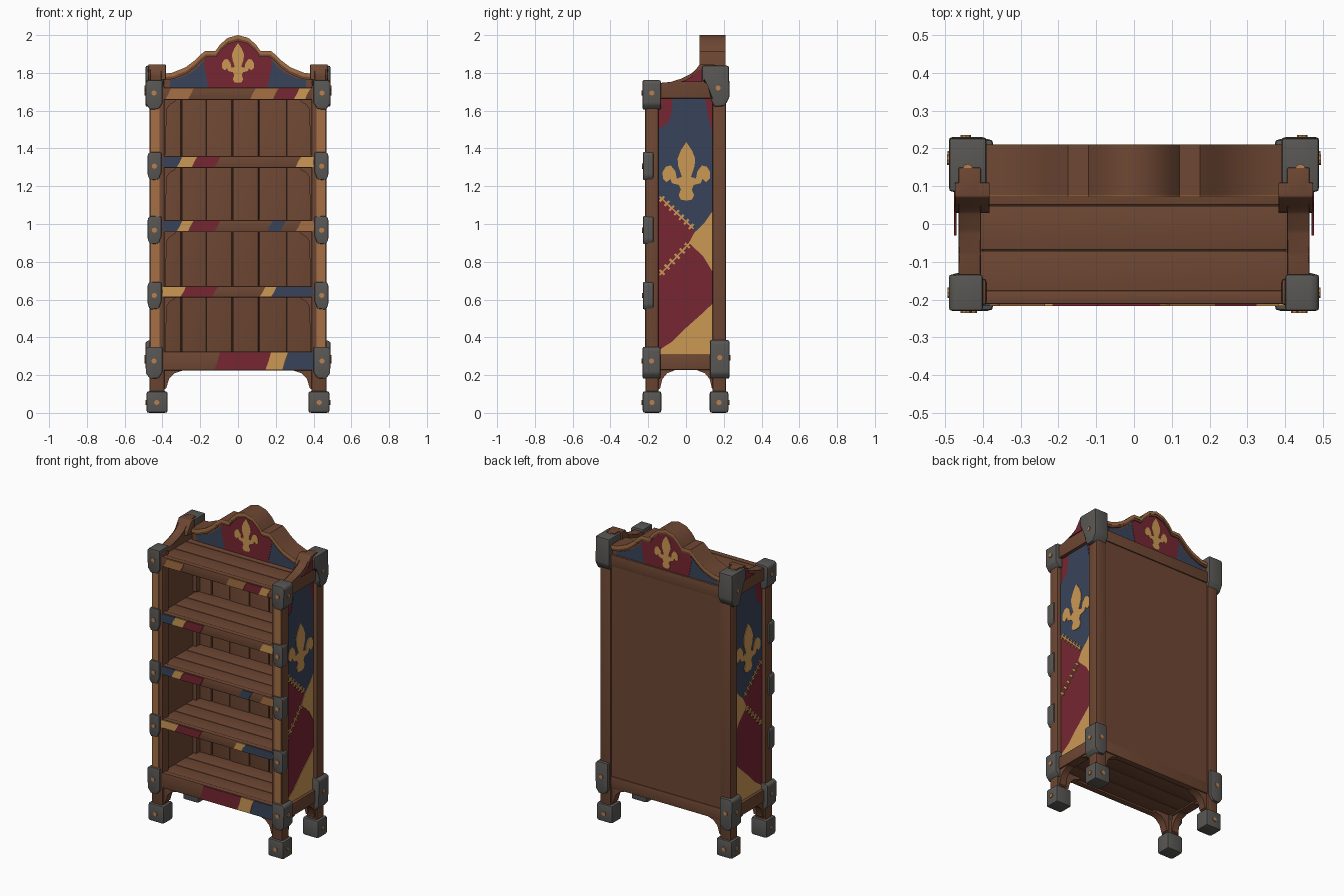
import bpy, bmesh, math
from mathutils import Vector

if "Cube" in bpy.data.objects:
    bpy.data.objects.remove(bpy.data.objects["Cube"])


def material(name, r, g, b):
    m = bpy.data.materials.new(name)
    lin = lambda c: ((c / 255 + 0.055) / 1.055) ** 2.4
    m.diffuse_color = (lin(r), lin(g), lin(b), 1)
    m.use_nodes = True
    m.node_tree.nodes["Principled BSDF"].inputs["Base Color"].default_value = m.diffuse_color
    return m


WOOD = material("brown wood", 110, 71, 51)
DARK = material("dark seam wood", 52, 35, 27)
WORN = material("worn light wood", 166, 112, 68)
METAL = material("grey metal", 88, 87, 84)
RIVET = material("copper rivet", 186, 128, 78)
RED = material("red paint", 118, 38, 50)
BLUE = material("blue paint", 57, 68, 90)
TAN = material("tan paint", 203, 153, 84)


def prism(name, pts, a, b, axis, mat, bevel=0.0, mirror=False):
    """Extrude a 2D outline along an axis: x -> (y,z), y -> (x,z), z -> (x,y)."""
    place = {"x": lambda u, v, w: (w, u, v), "y": lambda u, v, w: (u, w, v),
             "z": lambda u, v, w: (u, v, w)}[axis]
    bm = bmesh.new()
    lo = [bm.verts.new(place(u, v, a)) for u, v in pts]
    hi = [bm.verts.new(place(u, v, b)) for u, v in pts]
    n = len(pts)
    bm.faces.new(lo)
    bm.faces.new(hi[::-1])
    for i in range(n):
        j = (i + 1) % n
        bm.faces.new((lo[i], hi[i], hi[j], lo[j]))
    if bevel:
        bmesh.ops.bevel(bm, geom=bm.edges[:], offset=bevel, segments=2,
                        profile=0.6, affect='EDGES', clamp_overlap=True)
    bmesh.ops.recalc_face_normals(bm, faces=bm.faces[:])
    me = bpy.data.meshes.new(name)
    bm.to_mesh(me)
    bm.free()
    me.materials.append(mat)
    ob = bpy.data.objects.new(name, me)
    bpy.context.collection.objects.link(ob)
    if mirror:
        ob.modifiers.new("Mirror", 'MIRROR').use_mirror_merge = False
    return ob


def box(name, x, y, z, mat, bevel=0.0, mirror=False):
    pts = [(x[0], z[0]), (x[1], z[0]), (x[1], z[1]), (x[0], z[1])]
    return prism(name, pts, y[0], y[1], "y", mat, bevel, mirror)


def rivet(u, v, w, axis, out):
    pts = [(u + 0.014 * math.cos(k * math.pi / 4), v + 0.014 * math.sin(k * math.pi / 4))
           for k in range(8)]
    prism("rivet", pts, w - out * 0.006, w + out * 0.005, axis, RIVET, 0, True)


def fleur(name, cu, cv, s, a, b, axis, mirror=False):
    half = [(0, .19), (.03, .145), (.048, .10), (.045, .06), (.025, .0), (.052, -.01),
            (.06, .03), (.085, .062), (.112, .055), (.13, .025), (.128, -.01), (.108, -.03),
            (.088, -.012), (.078, -.035), (.04, -.045), (.03, -.07), (.042, -.10), (.03, -.125),
            (0, -.13)]
    pts = half + [(-u, v) for u, v in half[-2:0:-1]]
    prism(name, [(cu + u * s, cv + v * s) for u, v in pts], a, b, axis, TAN, 0, mirror)


# Corner posts, worn front strips, feet
box("front_post", (.39, .468), (-.215, -.145), (.1, 1.74), WOOD, .012, True)
box("back_post", (.39, .468), (.14, .212), (.1, 1.82), WOOD, .012, True)
box("front_post_worn_face", (.415, .460), (-.218, -.212), (.33, 1.63), WORN, 0, True)
for name, y0, y1 in (("front_foot", -.23, -.13), ("back_foot", .125, .225)):
    box(name, (.372, .485), (y0, y1), (0, .115), METAL, .016, True)
    rivet(.43, .055, y0 if y0 < 0 else y1, "y", -1 if y0 < 0 else 1)
    rivet((y0 + y1) / 2, .055, .485, "x", 1)

# Curved braces between legs and bottom rails
for y0, y1 in ((-.2, -.15), (.15, .2)):
    prism("leg_brace", [(.40, .12), (.40, .24), (.29, .24), (.29, .225), (.335, .21), (.365, .18), (.38, .13)],
          y0, y1, "y", WOOD, 0, True)
for s in (-1, 1):
    prism("side_leg_brace", [(s * .15, .12), (s * .15, .24), (s * .06, .24), (s * .06, .225),
                             (s * .1, .21), (s * .125, .18), (s * .137, .13)], .41, .455, "x", WOOD, 0, True)

# Shelves: three boards each, plus a front rail carrying painted patches (start, end)
rails = [
    (.225, .325, [(RED, -.11, .16), (TAN, .16, .25), (BLUE, .25, .40)]),
    (.612, .672, [(TAN, -.40, -.29), (RED, -.29, -.12), (TAN, .13, .19), (BLUE, .19, .40)]),
    (.957, 1.02, [(BLUE, -.40, -.31), (TAN, -.31, -.25), (RED, -.25, -.11), (BLUE, .17, .24), (WORN, .32, .40)]),
    (1.296, 1.36, [(BLUE, -.40, -.31), (TAN, -.31, -.23), (RED, -.23, -.11), (TAN, .32, .40)]),
    (1.657, 1.722, [(WORN, -.37, -.25), (WORN, .08, .20), (RED, .20, .31), (TAN, .31, .37)]),
]
for z0, z1, patches in rails:
    for y0, y1 in ((-.19, -.071), (-.068, .048), (.051, .18)):
        box("shelf_board", (-.41, .41), (y0, y1), (z0 + .012, z1 - .004), WOOD, .004)
    box("shelf_core", (-.40, .40), (-.19, .18), (z0 + .02, z1 - .012), DARK)
    box("shelf_rail", (-.41, .41), (-.212, -.175), (z0, z1), WOOD, .008)
    for i, (mat, x0, x1) in enumerate(patches):
        k = .016 if i % 2 else -.012
        e0 = 0 if x0 <= -.4 else .014
        e1 = 0 if x1 >= .4 else .014
        prism("rail_paint", [(x0 - e0, z0 + .005), (x1 - e1, z0 + .005), (x1 - k * .2, (z0 + z1) / 2),
                             (x1 + e1, z1 - .005), (x0 + e0, z1 - .005), (x0 - k * .2, (z0 + z1) / 2)],
              -.2165, -.210, "y", mat)
    # Metal clasps where the middle shelves meet the posts
    if .5 < z0 < 1.5:
        prism("shelf_clasp", [(.405, z0 - .02), (.42, z0 - .06), (.465, z0 - .065), (.478, z0 - .04),
                              (.478, z1 + .01), (.465, z1 + .022), (.405, z1 + .02)],
              -.228, -.172, "y", METAL, .009, True)
        rivet(.443, z0 + .01, -.228, "y", -1)

# Back panel of planks over a dark seam sheet, with top and bottom rails
edges = [-.40, -.30, -.17, -.03, .11, .26, .40]
for i in range(6):
    box("back_plank", (edges[i] + .0025, edges[i + 1] - .0025), (.158 + .003 * (i % 2), .178),
        (.27, 1.69), WOOD, .003)
box("back_seam_sheet", (-.40, .40), (.17, .18), (.27, 1.69), DARK)
box("back_panel", (-.40, .40), (.181, .203), (.24, 1.70), WOOD)
box("back_bottom_rail", (-.40, .40), (.165, .208), (.225, .30), WOOD, .006)
box("back_top_rail", (-.40, .40), (.12, .210), (1.66, 1.735), WOOD, .006)

# Rounded gussets in the upper corners of each bay
for z in (.614, .958, 1.297, 1.658):
    prism("bay_gusset", [(.41, z + .01), (.325, z + .01), (.335, z - .012), (.36, z - .025),
                         (.378, z - .05), (.383, z - .29), (.41, z - .29)], .12, .16, "y", WOOD, 0, True)

# Side panels with rails
box("side_panel", (.405, .438), (-.16, .16), (.25, 1.70), WOOD, 0, True)
box("side_bottom_rail", (.40, .463), (-.15, .15), (.228, .31), WOOD, .008, True)
top = [(-.16, 1.665), (-.16, 1.745), (-.08, 1.752), (-.02, 1.765), (.03, 1.79), (.06, 1.825), (.075, 1.845),
       (.15, 1.845), (.15, 1.665)]
prism("side_top_rail", top, .405, .465, "x", WOOD, .006, True)
prism("side_rail_scroll", [(.028, 1.765), (.035, 1.795), (.058, 1.825), (.072, 1.845), (.11, 1.845), (.11, 1.765)],
      .382, .474, "x", WOOD, .004, True)
prism("side_top_red_paint", [(-.03, 1.752), (0, 1.762), (.03, 1.78), (.058, 1.81), (.085, 1.82), (.085, 1.752)],
      .470, .4765, "x", RED, 0, True)

# Painted banner on the sides, layered in thin plates
def side_plate(name, pts, layer, mat):
    prism(name, pts, .437, .4415 + .0025 * layer, "x", mat, 0, True)

side_plate("side_red_field", [(-.146, .30), (.142, .30), (.142, 1.67), (-.146, 1.67)], 0, RED)
side_plate("side_blue_shield", [(-.07, 1.67), (.10, 1.67), (.115, 1.58), (.142, 1.47), (.142, 1.07), (.10, 1.01),
                                (.05, .96), (0, 1.01), (-.06, 1.08), (-.146, 1.15), (-.146, 1.50),
                                (-.09, 1.54), (-.075, 1.60)], 1, BLUE)
side_plate("side_tan_patch", [(.05, .965), (.10, 1.015), (.142, 1.075), (.142, .745), (.09, .83), (.015, .90)], 1, TAN)
side_plate("side_tan_base", [(-.146, .30), (.142, .30), (.142, .58), (.09, .53), (.0, .45), (-.07, .38), (-.146, .33)], 1, TAN)
for p, q, n in (((-.14, .73), (.02, .90), 6), ((-.14, 1.145), (.04, .975), 7)):
    p, q = Vector(p), Vector(q)
    d = (q - p).normalized()
    m = Vector((-d.y, d.x))
    bar = lambda c, u, lu, v, lv: [tuple(c + u * a * lu + v * b * lv) for a, b in ((-1, -1), (1, -1), (1, 1), (-1, 1))]
    side_plate("seam_thread", bar((p + q) / 2, d, (q - p).length / 2, m, .004), 2, TAN)
    for i in range(n):
        side_plate("stitch", bar(p + (q - p) * (i + .5) / n, d, .006, m, .018), 2.3, TAN)
fleur("side_fleur_emblem", .002, 1.25, .97, .438, .4475, "x", True)

# Crest: curved rim, panel and painted front and back
curve = [(.40, 1.795), (.35, 1.80), (.28, 1.828), (.23, 1.865), (.20, 1.895), (.175, 1.915), (.12, 1.915),
         (.095, 1.95), (.055, 1.985), (0, 2.0)]
full = curve + [(-x, z) for x, z in curve[-2::-1]]
drop = lambda d, k=1.0: [(x * k, z - d) for x, z in full]
prism("crest_rim", full + drop(.032, .97)[::-1], .075, .206, "y", WOOD)
prism("crest_panel", drop(.02, .98) + [(-.39, 1.69), (.39, 1.69)], .09, .196, "y", WOOD)
red = [(x, z - .026) for x, z in full if abs(x) < .19]
for side, rim_y, panel_y in ((-1, .075, .09), (1, .206, .196)):
    y = lambda base, t: sorted((base - side * .002, base + side * t))
    prism("crest_worn_edge", full + drop(.018, .98)[::-1], *y(rim_y, .003), "y", WORN)
    prism("crest_blue_paint", [(x * .9, z - .03) for x, z in full] + [(-.36, 1.715), (.36, 1.715)],
          *y(panel_y, .002), "y", BLUE)
    prism("crest_red_paint", red + [(-.18, 1.84), (-.155, 1.715), (.155, 1.715), (.18, 1.84)],
          *y(panel_y, .004), "y", RED)
    fleur("crest_fleur_emblem", 0, 1.833, .66, *y(panel_y, .006), "y")

# Metal corner brackets
for name, y0, y1, z0, z1 in (("lower_front_bracket", -.23, -.135, .18, .35), ("lower_back_bracket", .128, .23, .18, .385),
                             ("upper_front_bracket", -.23, -.133, 1.605, 1.762)):
    prism(name, [(.40, z0 + .035), (.42, z0 + .004), (.465, z0), (.488, z0 + .03), (.49, z1 - .012),
                 (.475, z1), (.40, z1)], y0, y1, "y", METAL, .012, True)
    rivet(.445, (z0 + z1) / 2 + .01, y0 if y0 < 0 else y1, "y", -1 if y0 < 0 else 1)
    rivet((y0 + y1) / 2, (z0 + z1) / 2 + .01, .489, "x", 1)
prism("upper_back_bracket", [(.085, 1.76), (.085, 1.838), (.228, 1.838), (.23, 1.67), (.205, 1.625),
                             (.15, 1.62), (.13, 1.66), (.13, 1.73)], .39, .49, "x", METAL, .012, True)
rivet(.17, 1.72, .49, "x", 1)
rivet(.44, .145, 1.838, "z", 1)

# Smooth rounded edges while keeping corners crisp
for ob in bpy.data.objects:
    ob.select_set(True)
    bpy.context.view_layer.objects.active = ob
bpy.ops.object.shade_smooth_by_angle(angle=math.radians(35))
